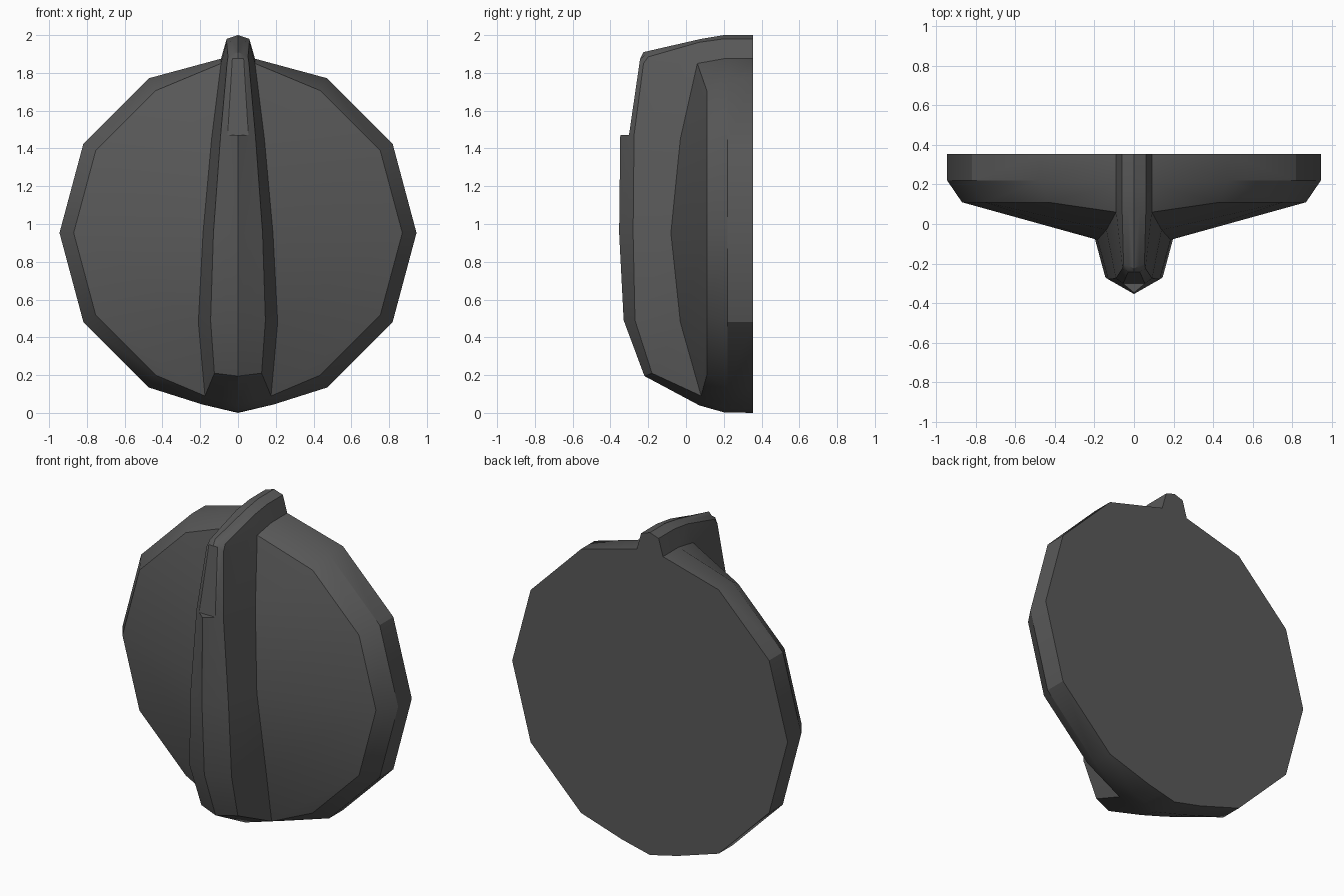
import bpy, bmesh, math

cube = bpy.data.objects.get("Cube")
if cube:
    bpy.data.objects.remove(cube, do_unlink=True)

mat = bpy.data.materials.new("charcoal_grey")
mat.use_nodes = True
grey = (0.1, 0.1, 0.1, 1.0)
mat.diffuse_color = grey
mat.node_tree.nodes["Principled BSDF"].inputs["Base Color"].default_value = grey

BACK, CZ = 0.354, 0.953


def ring(radius, y, first, last):
    """Half of a twelve-sided ring, from the top of the dial to the bottom."""
    pts = [(radius * math.cos(math.radians(a)), y, CZ + radius * math.sin(math.radians(a)))
           for a in (60, 30, 0, -30, -60)]
    return [first] + pts + [last]


# Where the grip meets the dial face, top to bottom
top, upper, mid, lower, foot = (
    (0.09, 0.06, 1.85), (0.14, -0.03, 1.45), (0.185, -0.08, CZ),
    (0.21, -0.03, 0.48), (0.175, 0.08, 0.09))

# Dial rows: back edge, side edge, front edge, foot of the grip
back = ring(0.945, BACK, (0.09, BACK, 1.875), (0.19, BACK, 0.045))
side = ring(0.945, 0.22, (0.09, 0.2, 1.875), (0.19, 0.22, 0.045))
front = ring(0.87, 0.11, top, foot)
seam = [top, top, upper, mid, lower, foot, foot]


def section(base, shoulder, crest, lip=None):
    """Half cross-section of the grip: wall foot, shoulder, lip, crest."""
    if lip is None:
        lip = tuple((a + b) / 2 for a, b in zip(shoulder, crest))
    return [base, shoulder, lip, crest]


grip = [
    # over the top edge
    section(back[0], (0.06, BACK, 1.98), (0, BACK, 2.0)),
    section(side[0], (0.06, 0.2, 1.98), (0, 0.2, 2.0)),
    section(top, (0.06, 0.07, 1.962), (0, 0.08, 1.98)),
    section(top, (0.053, -0.20, 1.885), (0, -0.225, 1.91)),
    # flat pointer recess and its step
    section(top, (0.058, -0.225, 1.85), (0, -0.243, 1.875), (0.03, -0.243, 1.875)),
    section(upper, (0.092, -0.275, 1.47), (0, -0.302, 1.47), (0.055, -0.302, 1.47)),
    section(upper, (0.092, -0.275, 1.47), (0, -0.348, 1.47), (0.055, -0.302, 1.47)),
    # down the front
    section(mid, (0.13, -0.28, CZ), (0, -0.354, CZ)),
    section(lower, (0.145, -0.27, 0.49), (0, -0.33, 0.49)),
    section(foot, (0.125, -0.18, 0.21), (0, -0.22, 0.195)),
    # under the bottom edge
    section(foot, foot, (0, 0.07, 0.04)),
    section(side[-1], side[-1], (0, 0.2, 0.003)),
    section(back[-1], back[-1], (0, BACK, 0)),
]

bm = bmesh.new()
verts = {}


def add_face(points, sx):
    """Add a face mirrored by sx, sharing vertices and dropping repeats."""
    vs = []
    for x, y, z in points:
        key = (round(x * sx, 4) + 0.0, round(y, 4), round(z, 4))
        if key not in verts:
            verts[key] = bm.verts.new(key)
        if verts[key] not in vs:
            vs.append(verts[key])
    if len(vs) > 2 and bm.faces.get(vs) is None:
        bm.faces.new(vs)


def add_strips(rows, sx):
    for a, b in zip(rows, rows[1:]):
        for i in range(len(a) - 1):
            add_face((a[i], a[i + 1], b[i + 1], b[i]), sx)


for sx in (1, -1):
    add_strips([back, side, front, seam], sx)
    add_strips(grip, sx)
    # flat back plate
    add_face(back + [grip[-1][2], grip[-1][3], grip[0][3], grip[0][2], grip[0][1]], sx)

bmesh.ops.recalc_face_normals(bm, faces=bm.faces[:])
mesh = bpy.data.meshes.new("pointer_knob")
bm.to_mesh(mesh)
bm.free()
mesh.materials.append(mat)

knob = bpy.data.objects.new("pointer_knob", mesh)
bpy.context.collection.objects.link(knob)
bpy.ops.object.select_all(action='DESELECT')
knob.select_set(True)
bpy.context.view_layer.objects.active = knob
bpy.ops.object.shade_smooth_by_angle(angle=math.radians(30))
